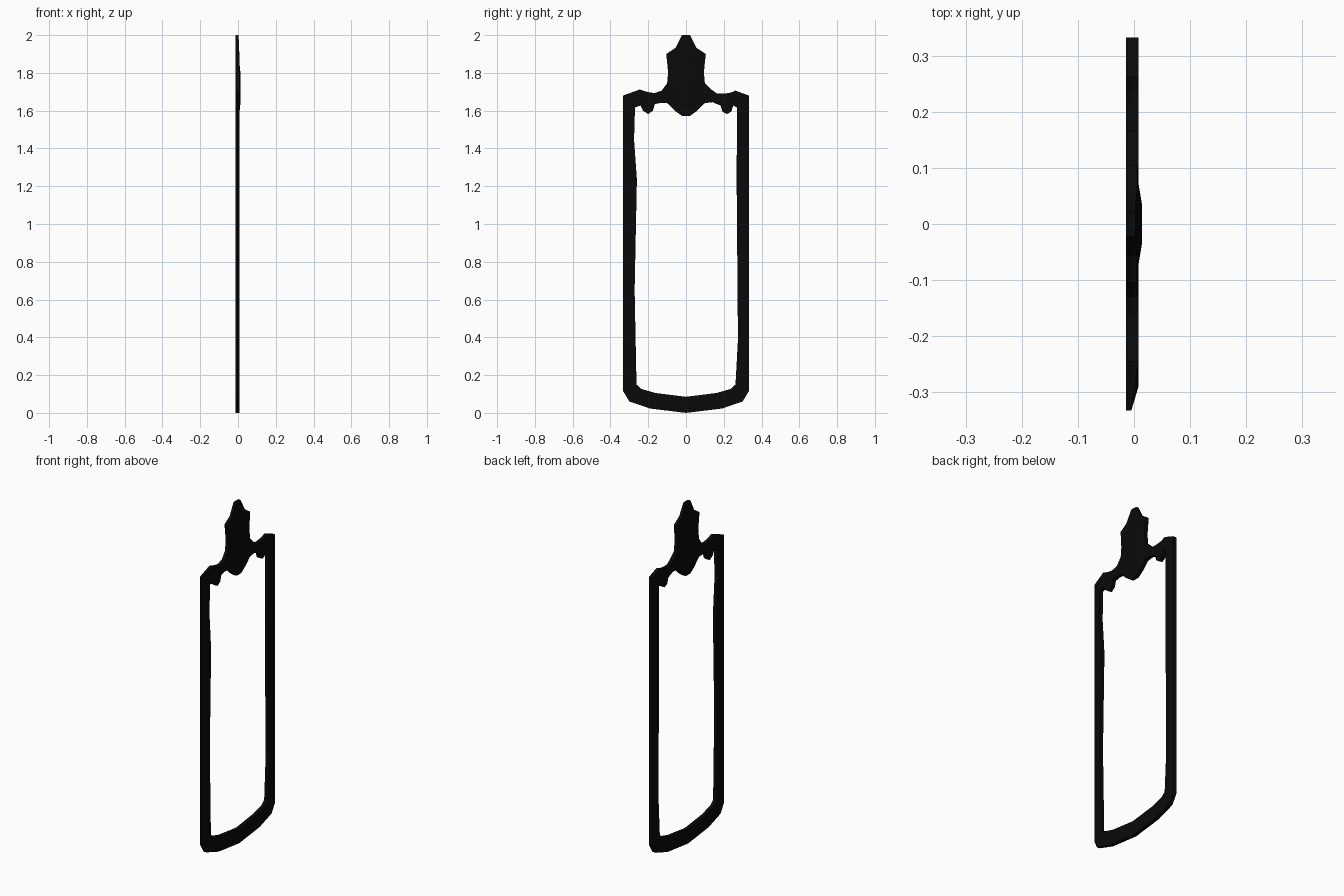
import bpy, bmesh

if "Cube" in bpy.data.objects:
    bpy.data.objects.remove(bpy.data.objects["Cube"])

BACK, FRONT = -0.014, 0.008

black = bpy.data.materials.new("black")
black.diffuse_color = (0.003, 0.003, 0.003, 1)
black.use_nodes = True
black.node_tree.nodes["Principled BSDF"].inputs["Base Color"].default_value = black.diffuse_color


def slab(name, rows):
    """Closed plate from a grid of (y, z, front_x) points with a flat back."""
    bm = bmesh.new()
    front = [[bm.verts.new((x, y, z)) for y, z, x in r] for r in rows]
    back = [[bm.verts.new((BACK, y, z)) for y, z, x in r] for r in rows]
    n, m = len(rows), len(rows[0])
    for i in range(n - 1):
        for j in range(m - 1):
            for g in (front, back):
                bm.faces.new((g[i][j], g[i][j + 1], g[i + 1][j + 1], g[i + 1][j]))
    rim = ([(0, j) for j in range(m)] + [(i, m - 1) for i in range(1, n)]
           + [(n - 1, j) for j in range(m - 2, -1, -1)] + [(i, 0) for i in range(n - 2, 0, -1)])
    for (a, b), (c, d) in zip(rim, rim[1:] + rim[:1]):
        bm.faces.new((front[a][b], front[c][d], back[c][d], back[a][b]))
    bmesh.ops.recalc_face_normals(bm, faces=bm.faces)
    me = bpy.data.meshes.new(name)
    bm.to_mesh(me)
    bm.free()
    me.materials.append(black)
    ob = bpy.data.objects.new(name, me)
    bpy.context.collection.objects.link(ob)
    return ob


# Frame: stations of (outer y, outer z, inner y, inner z), running from the
# crest along the right arm, down, across the bottom and back up the left
right_arm = [(.10, 1.745, .10, 1.64), (.137, 1.71, .14, 1.645), (.165, 1.69, .183, 1.627),
             (.185, 1.69, .193, 1.595), (.215, 1.692, .217, 1.582), (.235, 1.695, .24, 1.595),
             (.262, 1.706, .25, 1.627), (.333, 1.68, .27, 1.617)]
right_rail = [(.333, 1.235, .268, 1.235), (.333, .39, .275, .39)]
right_bottom = [(.333, .115, .262, .15), (.30, .06, .237, .127), (.19, .023, .16, .105)]
left_bottom = [(-a, b, -c, d) for a, b, c, d in reversed(right_bottom)]
left_rail = [(-.333, .65, -.272, .65), (-.333, 1.235, -.26, 1.235), (-.333, 1.447, -.275, 1.447)]
left_arm = [(-.333, 1.68, -.27, 1.617), (-.245, 1.712, -.24, 1.627), (-.225, 1.705, -.228, 1.6),
            (-.20, 1.698, -.20, 1.582), (-.175, 1.694, -.175, 1.6), (-.16, 1.695, -.165, 1.635),
            (-.13, 1.705, -.135, 1.641), (-.10, 1.745, -.10, 1.64)]
stations = (right_arm + right_rail + right_bottom + [(0, 0, 0, .085)]
            + left_bottom + left_rail + left_arm)


def depth(y):
    # Left outer edge is bevelled towards the back
    return FRONT if y > -0.29 else FRONT - (-0.29 - y) * 0.3


rows = []
for t in (0, 0.6, 1):
    row = []
    for yo, zo, yi, zi in stations:
        y, z = yo + (yi - yo) * t, zo + (zi - zo) * t
        row.append((y, z, depth(y)))
    rows.append(row)
slab("frame", rows)

# Crest: (z, half width, edge depth, centre depth)
levels = [(1.573, .022, .006, .007), (1.60, .06, .007, .009), (1.64, .10, .008, .013),
          (1.68, .10, .008, .014), (1.745, .10, .008, .014), (1.80, .095, .008, .013),
          (1.84, .098, .007, .009), (1.90, .105, .005, .007), (1.932, .056, .005, .006),
          (2.0, .021, .002, .003)]
slab("crest", [[(w * k, z, mid if abs(k) < 0.5 else edge) for k in (-1, -.72, -.36, .36, .72, 1)]
               for z, w, edge, mid in levels])
